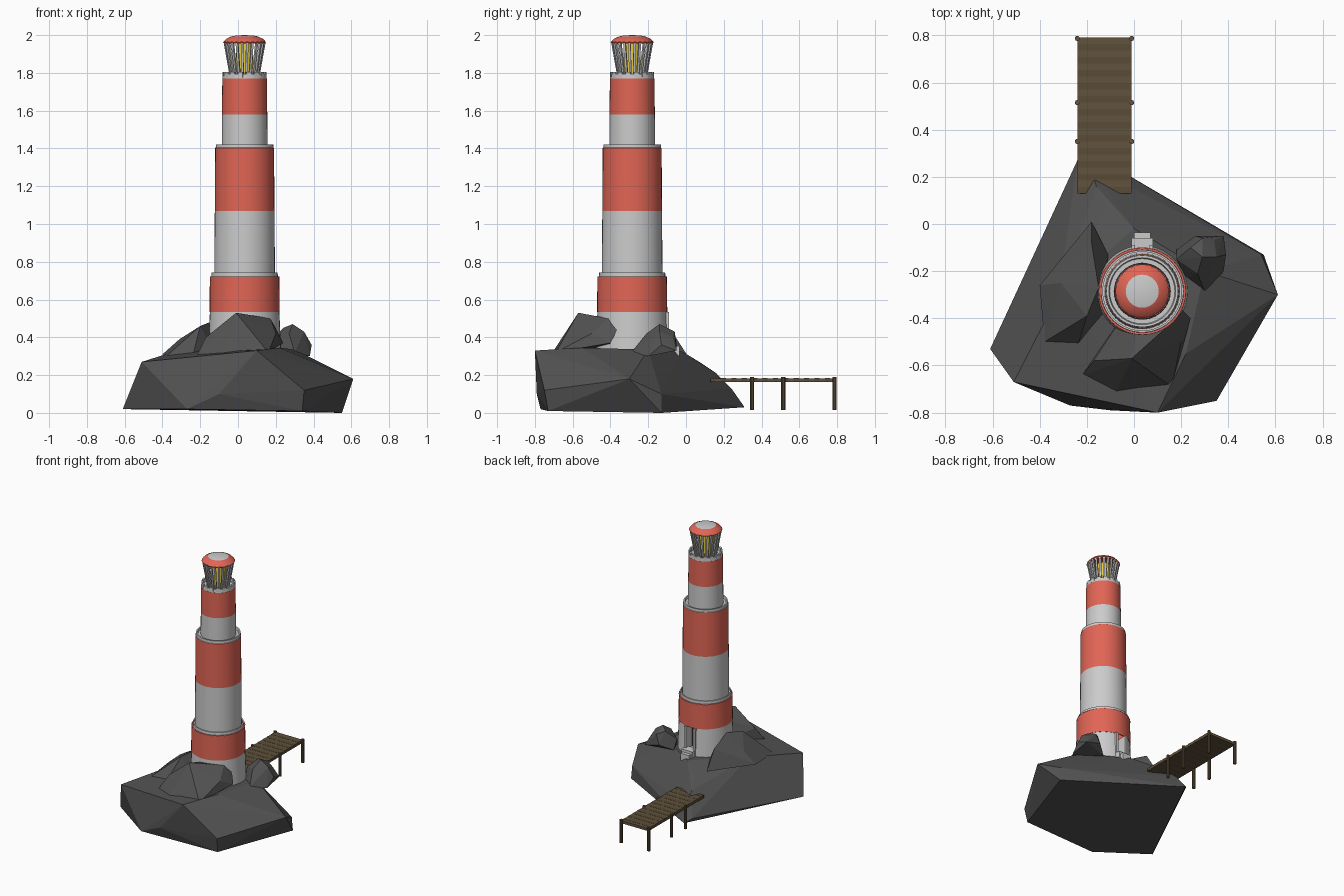
import bpy, bmesh, math
from mathutils import Vector, Matrix

if "Cube" in bpy.data.objects:
    bpy.data.objects.remove(bpy.data.objects["Cube"])

CX, CY = 0.035, -0.285   # tower axis


def material(name, rgb):
    m = bpy.data.materials.new(name)
    m.diffuse_color = (*rgb, 1)
    m.use_nodes = True
    m.node_tree.nodes["Principled BSDF"].inputs["Base Color"].default_value = m.diffuse_color
    return m


RED = material("red_paint", (0.75, 0.13, 0.09))
ROCK = material("dark_rock", (0.085, 0.085, 0.085))
WOOD = material("weathered_wood", (0.12, 0.085, 0.045))
WOOD2 = material("weathered_wood_dark", (0.10, 0.072, 0.038))
YELLOW = material("lamp_yellow", (0.8, 0.6, 0.05))
DARK = material("door_dark", (0.03, 0.03, 0.03))


def finish(bm, name, mat=None, smooth=False):
    bmesh.ops.recalc_face_normals(bm, faces=bm.faces)
    me = bpy.data.meshes.new(name)
    bm.to_mesh(me)
    bm.free()
    ob = bpy.data.objects.new(name, me)
    bpy.context.collection.objects.link(ob)
    if mat:
        me.materials.append(mat)
    if smooth:
        bpy.ops.object.select_all(action='DESELECT')
        bpy.context.view_layer.objects.active = ob
        ob.select_set(True)
        bpy.ops.object.shade_smooth_by_angle(angle=math.radians(30))
    return ob


def lathe(name, profile, mat=None, n=40):
    """Spin an (r, z) profile around the tower axis."""
    bm = bmesh.new()
    vs = [bm.verts.new((CX + r, CY, z)) for r, z in profile]
    es = [bm.edges.new(p) for p in zip(vs, vs[1:])]
    bmesh.ops.spin(bm, geom=vs + es, cent=(CX, CY, 0), axis=(0, 0, 1),
                   angle=math.tau, steps=n, use_merge=False)
    bmesh.ops.remove_doubles(bm, verts=bm.verts, dist=1e-5)
    return finish(bm, name, mat, True)


def box(name, lo, hi, mat=None):
    bm = bmesh.new()
    lo, hi = Vector(lo), Vector(hi)
    bmesh.ops.create_cube(bm, size=1, matrix=Matrix.Translation((lo + hi) / 2)
                          @ Matrix.Diagonal((*(hi - lo), 1)))
    return finish(bm, name, mat)


def rock(name, pts):
    """Faceted boulder as the hull of a few corner points."""
    bm = bmesh.new()
    for p in pts:
        bm.verts.new(p)
    r = bmesh.ops.convex_hull(bm, input=bm.verts)
    junk = {g for g in r["geom_interior"] + r["geom_unused"] if isinstance(g, bmesh.types.BMVert)}
    bmesh.ops.delete(bm, geom=list(junk), context='VERTS')
    return finish(bm, name, ROCK)


# Island and the boulders on it
rock("island", [
    (-0.61, -0.53, 0.02), (-0.27, -0.77, 0.02), (0.34, -0.73, 0.01), (0.55, -0.13, 0.0),
    (-0.20, 0.31, 0.03), (-0.24, 0.27, 0.06), (-0.51, -0.67, 0.27), (0.10, -0.80, 0.33),
    (-0.10, -0.79, 0.10), (0.35, -0.75, 0.12), (0.61, -0.30, 0.18), (0.54, -0.13, 0.10),
    (0.22, -0.55, 0.345), (-0.32, -0.30, 0.33), (0.30, -0.20, 0.335), (0.0, -0.02, 0.325),
    (-0.12, 0.07, 0.27), (-0.16, 0.16, 0.21), (-0.18, 0.24, 0.13)])
rock("boulder_left", [
    (-0.18, 0.01, 0.30), (-0.11, -0.13, 0.33), (-0.13, -0.38, 0.33), (-0.24, -0.52, 0.30),
    (-0.38, -0.50, 0.30), (-0.40, -0.26, 0.31), (-0.31, -0.25, 0.39), (-0.15, -0.27, 0.48),
    (-0.18, -0.08, 0.44), (-0.20, -0.39, 0.46)])
rock("boulder_front", [
    (-0.06, -0.41, 0.35), (-0.22, -0.64, 0.30), (-0.08, -0.72, 0.30), (0.16, -0.69, 0.32),
    (0.24, -0.40, 0.37), (0.20, -0.36, 0.45), (0.17, -0.41, 0.50), (-0.01, -0.57, 0.53),
    (0.02, -0.42, 0.49), (-0.17, -0.58, 0.40), (0.20, -0.50, 0.42)])
rock("boulder_right", [
    (0.18, -0.11, 0.32), (0.26, -0.05, 0.36), (0.38, -0.05, 0.33), (0.39, -0.13, 0.36),
    (0.38, -0.20, 0.30), (0.30, -0.29, 0.32), (0.22, -0.23, 0.32), (0.18, -0.15, 0.39),
    (0.24, -0.10, 0.45), (0.29, -0.14, 0.47), (0.35, -0.14, 0.43), (0.29, -0.06, 0.43),
    (0.27, -0.21, 0.42), (0.34, -0.07, 0.40)])

# Tower base with the doorway cut into its back
base = lathe("tower_base", [(0, 0.28), (0.195, 0.28), (0.184, 0.535), (0, 0.535)])
cutter = box("doorway_cutter", (CX - 0.032, CY + 0.10, 0.36), (CX + 0.032, CY + 0.3, 0.60))
cutter.hide_render = True
cutter.hide_viewport = False
cut = base.modifiers.new("doorway", 'BOOLEAN')
cut.operation, cut.object, cut.solver = 'DIFFERENCE', cutter, 'EXACT'
cutter.display_type = 'WIRE'
cutter.hide_set(True)
box("door", (CX - 0.032, CY + 0.101, 0.36), (CX + 0.032, CY + 0.115, 0.535), DARK)
for s in (-1, 1):
    x = CX + s * 0.038
    box("door_jamb", (x - 0.008, CY + 0.15, 0.33), (x + 0.008, CY + 0.195, 0.535))
box("upper_step", (CX - 0.045, CY + 0.16, 0.30), (CX + 0.045, CY + 0.225, 0.375))
box("lower_step", (CX - 0.035, CY + 0.22, 0.30), (CX + 0.035, CY + 0.25, 0.355))

# Tower bands, each section stepping inwards behind a low parapet
lathe("lower_red_band", [(0.18, 0.535), (0.186, 0.535), (0.184, 0.722), (0.15, 0.722)], RED)
lathe("lower_parapet", [(0.185, 0.72), (0.176, 0.722), (0.175, 0.742), (0.167, 0.742), (0.167, 0.728), (0.15, 0.728)])
lathe("middle_white_band", [(0.161, 0.70), (0.158, 1.07)])
lathe("middle_red_band", [(0.158, 1.07), (0.156, 1.402), (0.11, 1.402)], RED)
lathe("middle_parapet", [(0.156, 1.402), (0.153, 1.404), (0.152, 1.422), (0.142, 1.422), (0.138, 1.408), (0.11, 1.408)])
lathe("upper_white_band", [(0.121, 1.39), (0.12, 1.58)])
lathe("upper_red_band", [(0.12, 1.58), (0.118, 1.77), (0, 1.77)], RED)
lathe("gallery_parapet", [(0.117, 1.77), (0.115, 1.795), (0.104, 1.795), (0.104, 1.775), (0, 1.775)])


def radial(name, count, r0, r1, z0, z1, width, depth):
    """Ring of bars leaning from radius r0 at z0 to r1 at z1."""
    bm = bmesh.new()
    for i in range(count):
        m = Matrix.Translation((CX, CY, 0)) @ Matrix.Rotation(math.tau * (i + 0.5) / count, 4, 'Z')
        v = bmesh.ops.create_cube(bm, size=1)["verts"]
        for p in v:
            t = p.co.z + 0.5
            p.co = m @ Vector((r0 + (r1 - r0) * t + p.co.x * depth, p.co.y * width, z0 + (z1 - z0) * t))
    return finish(bm, name)


# Lantern room: gallery blocks, leaning slats, lamp and roof
radial("gallery_blocks", 16, 0.109, 0.109, 1.775, 1.804, 0.026, 0.014)
radial("lantern_slats", 24, 0.072, 0.106, 1.775, 1.965, 0.012, 0.012)
lathe("lamp", [(0, 1.775), (0.045, 1.775), (0.045, 1.96), (0, 1.96)], YELLOW)
lathe("roof", [(0, 1.955), (0.108, 1.955), (0.114, 1.962), (0.098, 1.980), (0.07, 1.993)], RED)
lathe("roof_cap", [(0.07, 1.993), (0.045, 1.998), (0, 2.0)])

# Jetty: planks across, two rails beneath and six posts
N = 24
Y0, Y1 = 0.13, 0.79
step = (Y1 - Y0) / N
for i in range(N):
    y = Y0 + i * step
    box("plank", (-0.24, y, 0.163), (-0.01, y + step, 0.184 - 0.001 * (i % 2)), WOOD if i % 2 else WOOD2)
for x in (-0.24, -0.01):
    for y in (0.35, 0.515, 0.787):
        bm = bmesh.new()
        bmesh.ops.create_cone(bm, cap_ends=True, segments=10, radius1=0.011, radius2=0.011,
                              depth=0.175, matrix=Matrix.Translation((x, y, 0.1025)))
        finish(bm, "jetty_post", WOOD, True)
